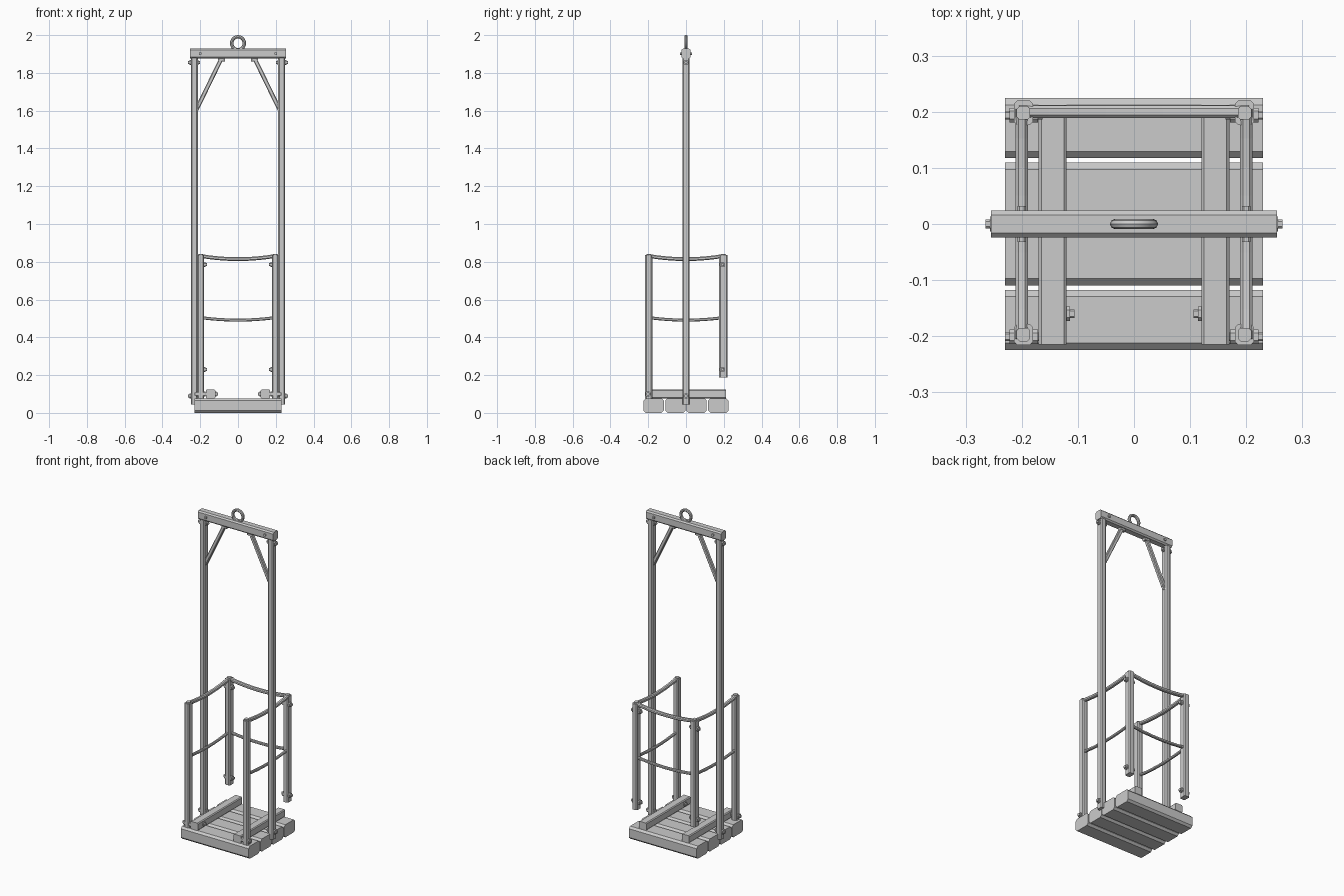
import bpy, bmesh, math
from mathutils import Vector

if "Cube" in bpy.data.objects:
    bpy.data.objects.remove(bpy.data.objects["Cube"])


def sweep(name, pts, w, h, c, side):
    """Chamfered rectangular section swept along pts; side = direction of width w."""
    a, b = w / 2, h / 2
    prof = [(a, b - c), (a - c, b), (c - a, b), (-a, b - c),
            (-a, c - b), (c - a, -b), (a - c, -b), (a, c - b)]
    pts = [Vector(p) for p in pts]
    bm = bmesh.new()
    rings = []
    for i, p in enumerate(pts):
        t = (pts[min(i + 1, len(pts) - 1)] - pts[max(i - 1, 0)]).normalized()
        s = Vector(side)
        s = (s - t * s.dot(t)).normalized()
        u = t.cross(s)
        rings.append([bm.verts.new(p + s * x + u * y) for x, y in prof])
    for r, q in zip(rings, rings[1:]):
        for k in range(8):
            n = (k + 1) % 8
            bm.faces.new((r[k], r[n], q[n], q[k]))
    bm.faces.new(rings[0][::-1])
    bm.faces.new(rings[-1])
    bmesh.ops.recalc_face_normals(bm, faces=bm.faces[:])
    me = bpy.data.meshes.new(name)
    bm.to_mesh(me)
    bm.free()
    ob = bpy.data.objects.new(name, me)
    bpy.context.collection.objects.link(ob)
    return ob


X, Y, Z = (1, 0, 0), (0, 1, 0), (0, 0, 1)


def bolt(name, p0, p1, side, head=0.026):
    """Square washer bar with a smaller nut on both ends."""
    p0, p1 = Vector(p0), Vector(p1)
    d = (p1 - p0).normalized() * 0.008
    sweep(name + "_washer", [p0 + d, p1 - d], head, head, 0.006, side)
    sweep(name + "_nut", [p0, p1], head * 0.6, head * 0.6, 0.003, side)


def sag(p0, p1, drop, n=8):
    p0, p1 = Vector(p0), Vector(p1)
    return [p0.lerp(p1, i / n) - Vector((0, 0, drop * 4 * (i / n) * (1 - i / n)))
            for i in range(n + 1)]


# floor planks
for i, y in enumerate((-0.171, -0.056, 0.056, 0.171)):
    sweep(f"floor_plank_{i}", [(-0.23, y, 0.0385), (0.23, y, 0.0385)], 0.107, 0.077, 0.012, Y)

# top beam with through bolts
sweep("top_beam", [(-0.255, 0, 1.902), (0.255, 0, 1.902)], 0.048, 0.054, 0.008, Y)

# lifting ring
bpy.ops.mesh.primitive_torus_add(major_segments=20, minor_segments=8, major_radius=0.034,
                                 minor_radius=0.009, location=(0, 0, 1.957),
                                 rotation=(math.pi / 2, 0, 0))
ring = bpy.context.object
ring.name = "lifting_ring"
bpy.ops.object.shade_smooth_by_angle()

for s, tag in ((-1, "left"), (1, "right")):
    # floor joist
    sweep(f"{tag}_joist", [(s * 0.145, -0.215, 0.1), (s * 0.145, 0.212, 0.1)], 0.05, 0.046, 0.005, X)
    bolt(f"{tag}_joist_bolt", (s * 0.165, -0.16, 0.1), (s * 0.106, -0.16, 0.1), Y)

    # tall main post and its bolts
    sweep(f"{tag}_main_post", [(s * 0.231, 0, 0.045), (s * 0.231, 0, 1.88)], 0.036, 0.038, 0.006, X)
    for z in (0.09, 1.855):
        bolt(f"{tag}_main_bolt", (s * 0.265, 0, z), (s * 0.2, 0, z), Y)
    bolt(f"{tag}_beam_bolt", (s * 0.2, -0.032, 1.902), (s * 0.2, 0.032, 1.902), X, 0.024)

    # diagonal brace
    sweep(f"{tag}_brace", [(s * 0.22, 0, 1.605), (s * 0.085, 0, 1.882)], 0.022, 0.022, 0.004, Y)
    bolt(f"{tag}_brace_bolt", (s * 0.225, 0, 1.625), (s * 0.2, 0, 1.625), Y, 0.024)
    sweep(f"{tag}_brace_foot", [(s * 0.105, 0, 1.868), (s * 0.07, 0, 1.868)], 0.024, 0.016, 0.003, Y)

    # corner posts: front ones reach the floor, back ones hang free
    for y, z0, end in ((-0.197, 0.077, "front"), (0.198, 0.188, "back")):
        x = s * 0.197
        wide = 0.038 if end == "front" else 0.044
        sweep(f"{tag}_{end}_post", [(x, y, z0), (x, y, 0.835)], 0.034, wide, 0.006, X)
        sweep(f"{tag}_{end}_cap", [(x, y, 0.83), (x, y, 0.842)], 0.024, 0.024, 0.005, X)
        zs = (0.1,) if end == "front" else (0.23, 0.785)
        for z in zs:
            bolt(f"{tag}_{end}_bolt", (s * 0.23, y - 0.004, z), (s * 0.163, y - 0.004, z), Y)

    # sagging side rails
    x = s * 0.2
    sweep(f"{tag}_top_rail", sag((x, -0.205, 0.832), (x, 0.205, 0.832), 0.018), 0.022, 0.02, 0.005, X)
    sweep(f"{tag}_mid_rail", sag((x, -0.2, 0.505), (x, 0.2, 0.505), 0.014), 0.016, 0.016, 0.004, X)

# sagging back rails
sweep("back_top_rail", sag((-0.205, 0.2, 0.832), (0.205, 0.2, 0.832), 0.018), 0.022, 0.02, 0.005, Y)
sweep("back_mid_rail", sag((-0.2, 0.2, 0.505), (0.2, 0.2, 0.505), 0.014), 0.016, 0.016, 0.004, Y)
